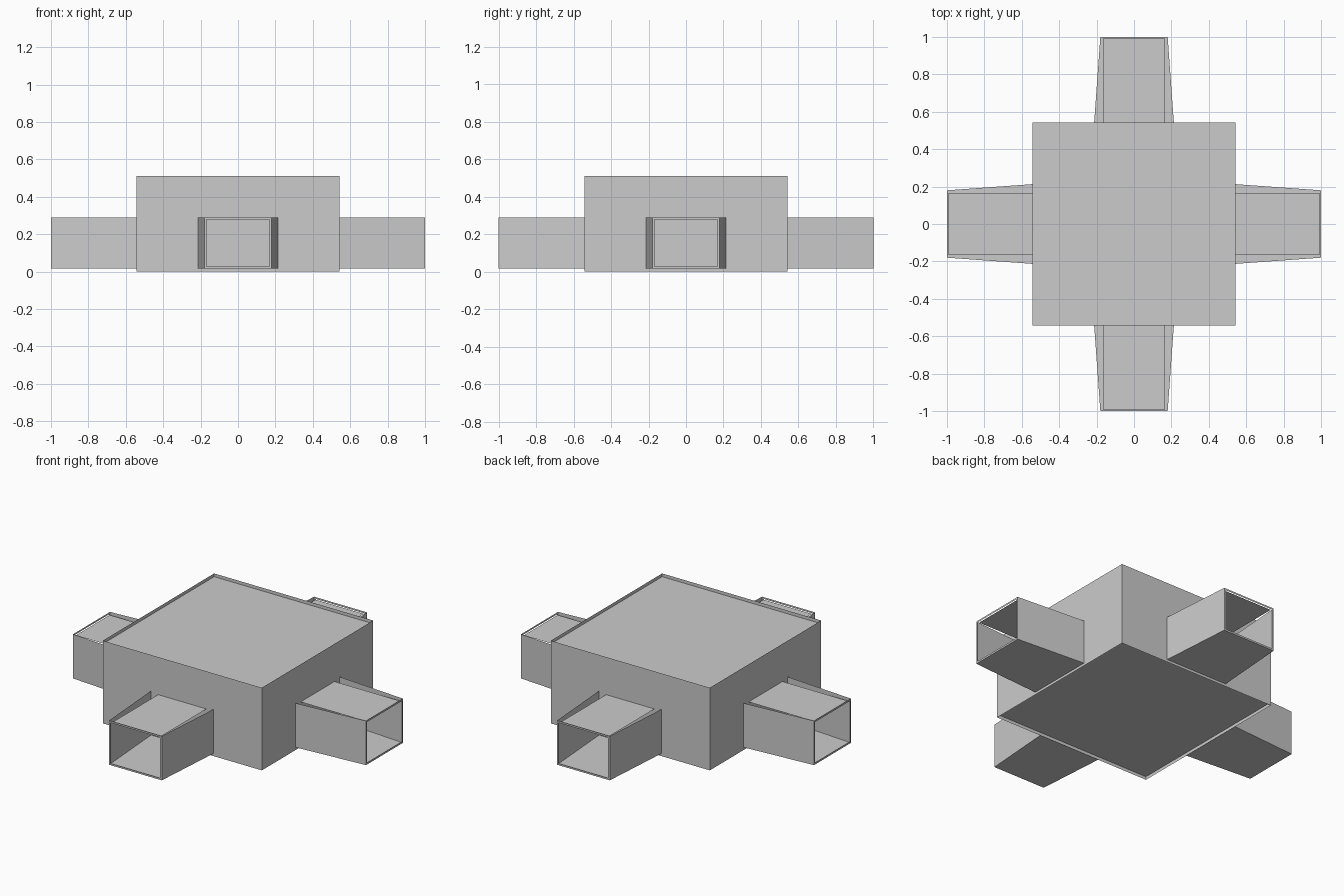
import bpy
import math
from mathutils import Matrix

if "Cube" in bpy.data.objects:
    bpy.data.objects.remove(bpy.data.objects["Cube"])

H = 0.543            # half width of the hub
Z0, Z1 = 0.0, 0.51   # hub bottom and top
A0, A1 = 0.016, 0.289  # arm bottom and top
WB, WE = 0.213, 0.18   # arm half width at hub and at open end
RIM = 0.011


def mesh_part(name, verts, faces, angle=0.0):
    me = bpy.data.meshes.new(name)
    me.from_pydata(verts, [], faces)
    me.transform(Matrix.Rotation(angle, 4, 'Z'))
    ob = bpy.data.objects.new(name, me)
    bpy.context.scene.collection.objects.link(ob)
    return ob


def quad(name, verts, angle=0.0):
    return mesh_part(name, verts, [(0, 1, 2, 3)], angle)


def level(name, w0, y0, w1, y1, z, angle=0.0):
    # horizontal panel, width w0 at y0 and w1 at y1
    return quad(name, [(-w0, y0, z), (w0, y0, z), (w1, y1, z), (-w1, y1, z)], angle)


# hub roof and floor, slightly recessed inside the walls
level("hub_roof", H, -H, H, H, Z1 - 0.02)
level("hub_floor", H, H, H, -H, Z0 + 0.02)

for i, side in enumerate(("front", "right", "back", "left")):
    a = i * math.pi / 2
    # hub wall
    quad(side + "_hub_wall", [(-H, -H, Z0), (H, -H, Z0), (H, -H, Z1), (-H, -H, Z1)], a)

    # arm: straight roof, tapered floor, splayed side walls
    level(side + "_arm_roof", 0.165, -0.992, 0.165, -H, A1 - RIM, a)
    level(side + "_arm_floor", WB, -H, WE, -1.0, A0, a)
    for s, label in ((-1, "a"), (1, "b")):
        v = [(s * WE, -1, A0), (s * WB, -H, A0), (s * WB, -H, A1), (s * WE, -1, A1)]
        quad(side + "_arm_wall_" + label, v if s > 0 else v[::-1], a)

    # thin rim around the open end
    outer = [(-WE, -1, A0), (WE, -1, A0), (WE, -1, A1), (-WE, -1, A1)]
    w = WE - RIM
    inner = [(-w, -1, A0 + RIM), (w, -1, A0 + RIM), (w, -1, A1 - RIM), (-w, -1, A1 - RIM)]
    mesh_part(side + "_arm_rim", outer + inner,
              [(k, (k + 1) % 4, (k + 1) % 4 + 4, k + 4) for k in range(4)], a)
